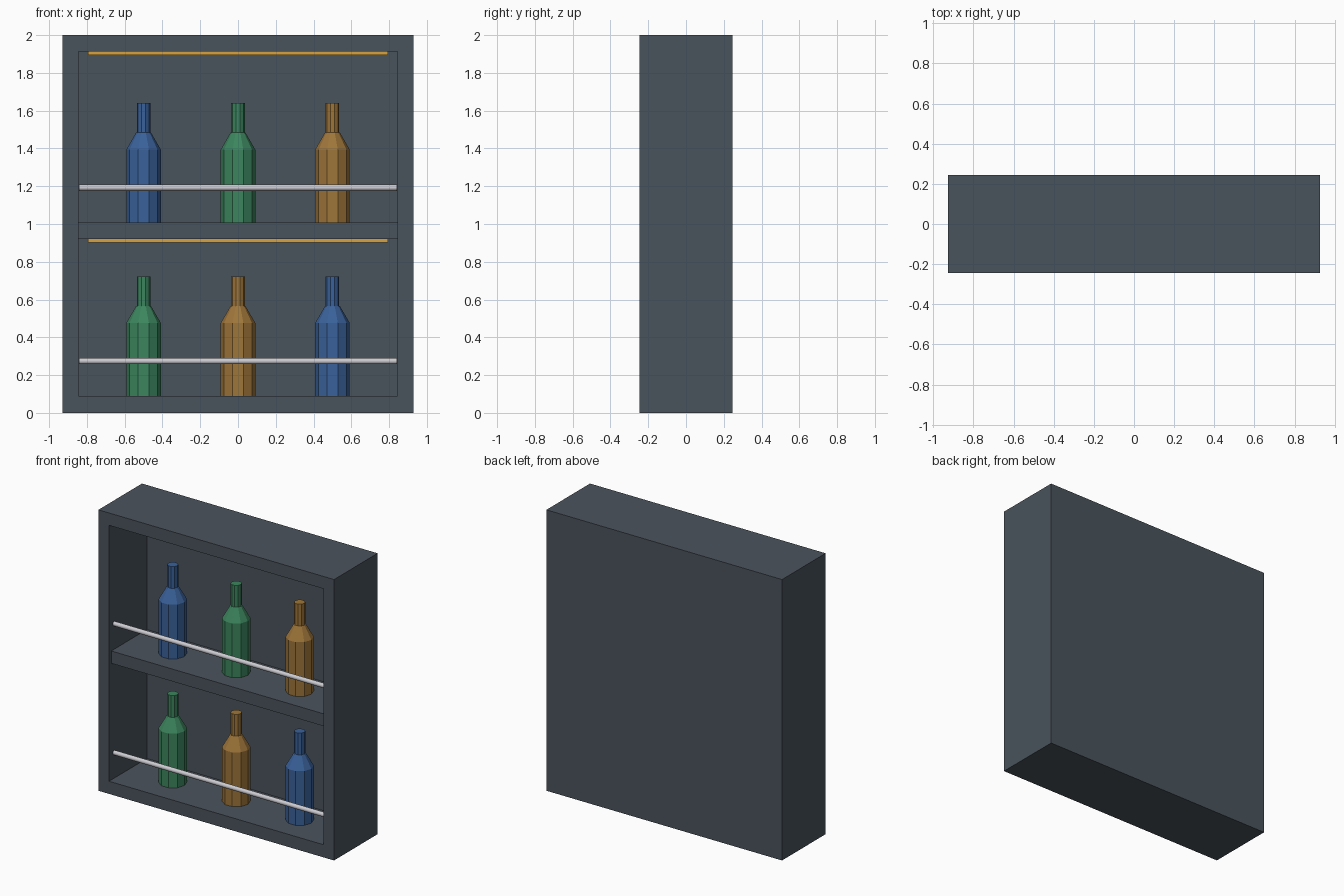
import bpy, bmesh, math
from mathutils import Matrix

if "Cube" in bpy.data.objects:
    bpy.data.objects.remove(bpy.data.objects["Cube"])


def material(name, rgb):
    m = bpy.data.materials.new(name)
    m.diffuse_color = (*rgb, 1)
    m.use_nodes = True
    m.node_tree.nodes["Principled BSDF"].inputs["Base Color"].default_value = m.diffuse_color
    return m


SLATE = material("slate", (0.068, 0.087, 0.107))
BLUE = material("blue glass", (0.042, 0.122, 0.328))
GREEN = material("green glass", (0.045, 0.235, 0.112))
AMBER = material("amber glass", (0.345, 0.180, 0.042))
STEEL = material("steel", (0.60, 0.60, 0.64))
GLOW = material("warm light", (0.68, 0.36, 0.05))


def finish(name, bm, mat):
    bmesh.ops.recalc_face_normals(bm, faces=bm.faces)
    mesh = bpy.data.meshes.new(name)
    bm.to_mesh(mesh)
    bm.free()
    mesh.materials.append(mat)
    ob = bpy.data.objects.new(name, mesh)
    bpy.context.collection.objects.link(ob)
    return ob


def box(name, lo, hi, mat):
    bm = bmesh.new()
    size = [b - a for a, b in zip(lo, hi)]
    mid = [(a + b) / 2 for a, b in zip(lo, hi)]
    bmesh.ops.create_cube(bm, size=1, matrix=Matrix.Translation(mid) @ Matrix.Diagonal((*size, 1)))
    return finish(name, bm, mat)


def lathe(name, profile, sides, loc, mat):
    """Closed solid of revolution from (radius, height) points."""
    bm = bmesh.new()
    rings = []
    for r, z in profile:
        rings.append([bm.verts.new((loc[0] + r * math.cos(a), loc[1] + r * math.sin(a), loc[2] + z))
                      for a in (2 * math.pi * i / sides for i in range(sides))])
    for low, high in zip(rings, rings[1:]):
        for i in range(sides):
            j = (i + 1) % sides
            bm.faces.new((low[i], low[j], high[j], high[i]))
    bm.faces.new(rings[0][::-1])
    bm.faces.new(rings[-1])
    return finish(name, bm, mat)


# Cabinet: solid block with the front face inset and pushed back
W, D, H = 0.928, 0.245, 2.0
WALL, BACK_Y = 0.084, 0.18
bm = bmesh.new()
bmesh.ops.create_cube(bm, size=1, matrix=Matrix.Translation((0, 0, H / 2))
                      @ Matrix.Diagonal((2 * W, 2 * D, H, 1)))
bm.normal_update()
front = [f for f in bm.faces if f.normal.y < -0.9]
bmesh.ops.inset_region(bm, faces=front, thickness=WALL, use_even_offset=True)
out = bmesh.ops.extrude_face_region(bm, geom=front)
moved = [v for v in out["geom"] if isinstance(v, bmesh.types.BMVert)]
bmesh.ops.translate(bm, verts=moved, vec=(0, BACK_Y + D, 0))
bmesh.ops.delete(bm, geom=[f for f in front if f.is_valid], context='FACES')
for v in bm.verts:  # slightly thicker floor and ceiling
    if abs(v.co.x) < W - 0.01:
        v.co.z = 0.09 if v.co.z < 1 else 1.912
finish("cabinet", bm, SLATE)

# Middle shelf, set back a little from the front
box("shelf", (-W + WALL, -0.22, 0.92), (W - WALL, BACK_Y, 1.008), SLATE)

# Bottles, rail and light strip for each level
PROFILE = [(0.0915, 0), (0.0915, 0.386), (0.04, 0.475), (0.036, 0.477), (0.036, 0.632)]
LEVELS = [("lower", 0.09, 0.92, (GREEN, AMBER, BLUE)),
          ("upper", 1.008, 1.912, (BLUE, GREEN, AMBER))]
for level, floor, ceiling, colours in LEVELS:
    for x, side, mat in zip((-0.5, 0, 0.5), ("left", "middle", "right"), colours):
        lathe(f"{level}_{side}_bottle", PROFILE, 10, (x, -0.02, floor), mat)
    rail = lathe(f"{level}_rail", [(0.016, -0.842), (0.016, 0.842)], 12, (0, 0, 0), STEEL)
    rail.data.transform(Matrix.Translation((0, -0.19, floor + 0.184)) @ Matrix.Rotation(math.pi / 2, 4, 'Y'))
    for p in rail.data.polygons:
        p.use_smooth = len(p.vertices) == 4
    box(f"{level}_light_strip", (-0.795, -0.17, ceiling - 0.017), (0.795, -0.13, ceiling), GLOW)
